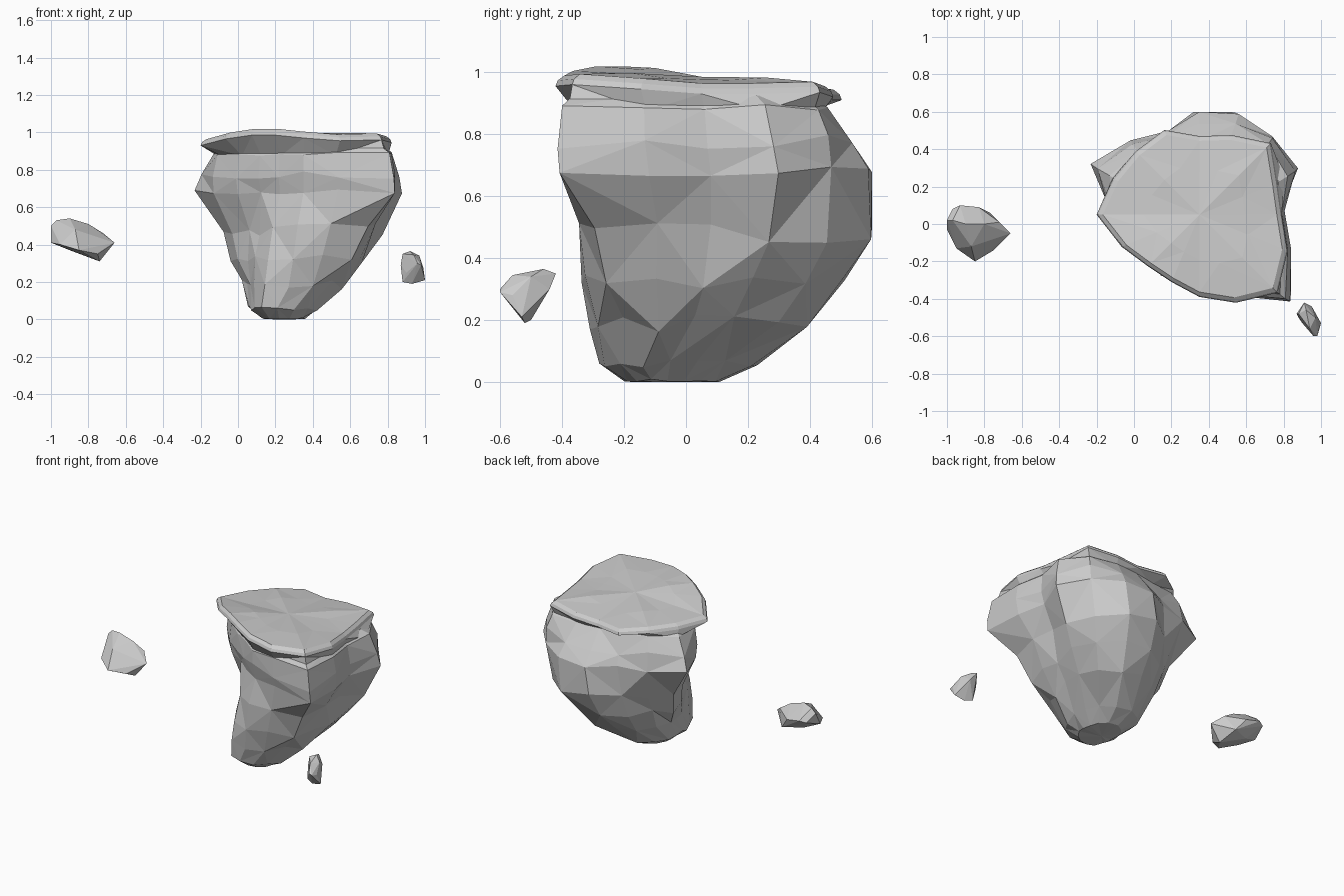
import bpy, bmesh, math, random

if "Cube" in bpy.data.objects:
    bpy.data.objects.remove(bpy.data.objects["Cube"])

random.seed(4)
N = 16


def finish(name, bm):
    bmesh.ops.recalc_face_normals(bm, faces=bm.faces[:])
    mesh = bpy.data.meshes.new(name)
    bm.to_mesh(mesh)
    bm.free()
    obj = bpy.data.objects.new(name, mesh)
    bpy.context.collection.objects.link(obj)
    return obj


def ring(bm, cx, cy, heights, radii, scale=1.0, jitter=0.0, lift=0.0):
    """Polar outline: one vertex every 22.5 degrees, counted from +x."""
    verts = []
    for i, r in enumerate(radii):
        a = math.tau * i / N
        z = heights[i] if isinstance(heights, list) else heights
        r *= scale
        verts.append(bm.verts.new((cx + r * math.cos(a), cy + r * math.sin(a),
                                   z + lift + random.uniform(-jitter, jitter))))
    return verts


def skin(bm, rings):
    """Bridge the rings with triangles of alternating diagonal."""
    for k, (a, b) in enumerate(zip(rings, rings[1:])):
        for i in range(N):
            j = (i + 1) % N
            if (i + k) % 2:
                tris = ((a[i], a[j], b[j]), (a[i], b[j], b[i]))
            else:
                tris = ((a[i], a[j], b[i]), (a[j], b[j], b[i]))
            for t in tris:
                bm.faces.new(t)


def fan(bm, loop, point):
    c = bm.verts.new(point)
    for i in range(N):
        bm.faces.new((loop[i], loop[(i + 1) % N], c))


# Rock body: lobed outlines from the small foot to the wide shoulder
foot = [.23, .23, .25, .28, .28, .24, .21, .17, .15, .15, .17, .22, .23, .23, .23, .23]
low = [.31, .33, .38, .39, .37, .33, .31, .27, .22, .22, .26, .33, .34, .34, .33, .31]
mid = [.40, .49, .53, .56, .52, .43, .41, .43, .35, .28, .29, .35, .42, .46, .53, .45]
wide = [.44, .57, .55, .55, .52, .45, .52, .63, .48, .38, .32, .33, .39, .48, .69, .52]
neck = [.44, .51, .52, .43, .38, .39, .46, .52, .46, .37, .33, .33, .40, .47, .65, .51]
half = [(p + q) / 2 + .012 for p, q in zip(low, mid)]
high = [(p + q) / 2 + .015 for p, q in zip(wide, neck)]

bm = bmesh.new()
body = [
    ring(bm, .22, -.06, .005, foot, .6, .005),
    ring(bm, .21, -.05, .06, foot, 1, .015),
    ring(bm, .27, .03, .19, low, 1, .03),
    ring(bm, .295, .055, .33, half, 1, .03),
    ring(bm, .32, .08, .48, mid, 1, .035),
    ring(bm, .35, .08, .68, wide, 1, .015),
    ring(bm, .35, .07, .78, high, 1, .03),
    ring(bm, .35, .06, .885, neck, 1, .01),
    ring(bm, .35, .05, .925, neck, .9),
]
skin(bm, body)
fan(bm, body[0], (.21, -.06, 0))
fan(bm, body[-1], (.35, .05, .93))
finish("rock_body", bm)

# Cap: thin overhanging slab with a wavy rim
rim = [.44, .45, .54, .46, .42, .49, .48, .50, .55, .45, .39, .39, .44, .51, .59, .51]
rim_z = [.93, .93, .935, .92, .91, .91, .92, .925, .93, .965, .985, .985, .97, .955, .96, .945]
flow = [.6 * z + .4 * .975 for z in rim_z]
bm = bmesh.new()
cap = [
    ring(bm, .35, .06, .875, neck, .96),
    ring(bm, .35, .05, rim_z, rim, 1),
    ring(bm, .35, .05, rim_z, rim, .985, lift=.018),
    ring(bm, .35, .05, rim_z, rim, .94, lift=.034),
    ring(bm, .35, .05, flow, rim, .55, .006, lift=.028),
]
skin(bm, cap)
fan(bm, cap[0], (.35, .06, .88))
fan(bm, cap[-1], (.35, .05, .985))
finish("top_slab", bm)


# Loose floating stones: faceted hulls
def stone(name, points):
    bm = bmesh.new()
    for p in points:
        bm.verts.new(p)
    res = bmesh.ops.convex_hull(bm, input=bm.verts[:])
    junk = [g for g in res["geom_interior"] if isinstance(g, bmesh.types.BMVert)]
    if junk:
        bmesh.ops.delete(bm, geom=junk, context='VERTS')
    finish(name, bm)


stone("left_stone", [
    (-1, .02, .50), (-1, -.03, .41), (-.97, .08, .45), (-.97, .02, .53),
    (-.93, .10, .46), (-.90, .0, .54), (-.83, .09, .44), (-.80, .0, .51),
    (-.72, .01, .46), (-.66, -.05, .41), (-.74, -.06, .31), (-.77, .06, .36),
    (-.85, -.20, .37), (-.95, -.13, .40), (-.90, .0, .37), (-.75, -.14, .35),
    (-.87, -.12, .48)])
stone("right_stone", [
    (.87, -.48, .29), (.88, -.48, .35), (.91, -.42, .35), (.92, -.46, .365),
    (.95, -.44, .30), (.97, -.50, .34), (1, -.53, .21), (.99, -.56, .28),
    (.96, -.60, .30), (.94, -.56, .345), (.93, -.52, .19), (.88, -.50, .20),
    (.98, -.60, .29), (.90, -.53, .25)])
